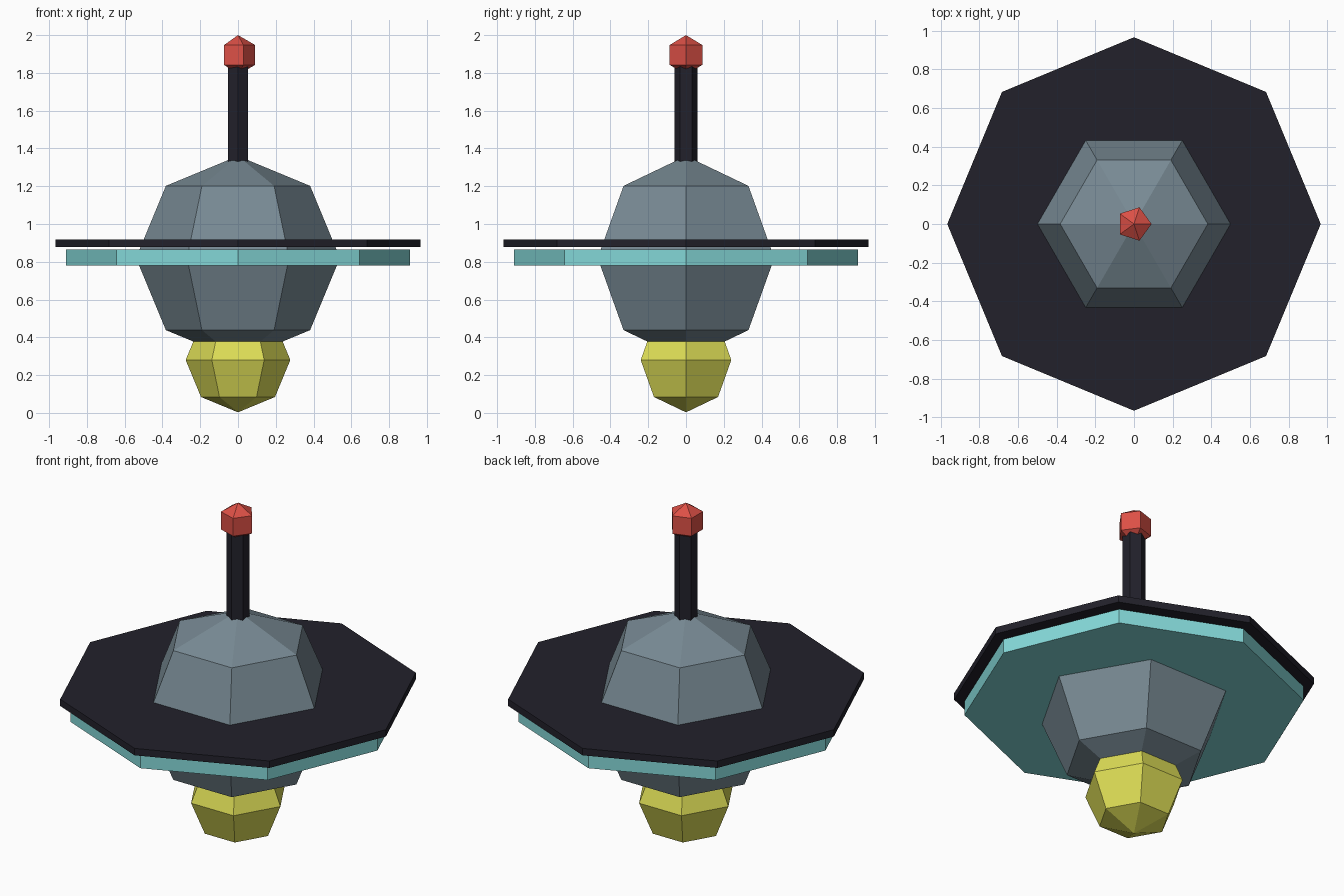
import bpy
from math import radians

cube = bpy.data.objects.get("Cube")
if cube:
    bpy.data.objects.remove(cube, do_unlink=True)


def linear(c):
    c /= 255
    return c / 12.92 if c <= 0.04045 else ((c + 0.055) / 1.055) ** 2.4


def material(name, *rgb):
    color = (*[linear(c) for c in rgb], 1)
    mat = bpy.data.materials.new(name)
    mat.use_nodes = True
    mat.diffuse_color = color
    bsdf = next(n for n in mat.node_tree.nodes if n.type == 'BSDF_PRINCIPLED')
    bsdf.inputs["Base Color"].default_value = color
    return mat


slate = material("slate grey", 120, 138, 148)
black = material("dark navy", 34, 33, 43)
teal = material("pale teal", 132, 216, 216)
yellow = material("yellow", 221, 221, 86)
red = material("red", 220, 80, 70)


def finish(name, mat):
    obj = bpy.context.object
    obj.name = name
    obj.data.materials.append(mat)
    # Bake the turn that puts a corner on the front
    bpy.ops.object.transform_apply(location=False, rotation=True, scale=False)
    bpy.ops.object.shade_flat()
    return obj


def ball(name, sides, rings, radius, z, mat, turn):
    bpy.ops.mesh.primitive_uv_sphere_add(
        segments=sides, ring_count=rings, radius=radius,
        location=(0, 0, z), rotation=(0, 0, radians(turn)))
    return finish(name, mat)


def prism(name, sides, radius, bottom, top, mat):
    bpy.ops.mesh.primitive_cylinder_add(
        vertices=sides, radius=radius, depth=top - bottom,
        location=(0, 0, (bottom + top) / 2))
    return finish(name, mat)


# Faceted hull and the pod hanging beneath it
ball("hull", 6, 4, 0.54, 0.82, slate, 90)
ball("lower_pod", 6, 4, 0.277, 0.28, yellow, 90)

# Two stacked octagonal discs
prism("upper_disc", 8, 0.966, 0.877, 0.918, black)
prism("lower_disc", 8, 0.911, 0.78, 0.865, teal)

# Mast with beacon
prism("mast", 6, 0.062, 1.2, 1.88, black)
ball("beacon", 5, 3, 0.105, 1.895, red, -90)
